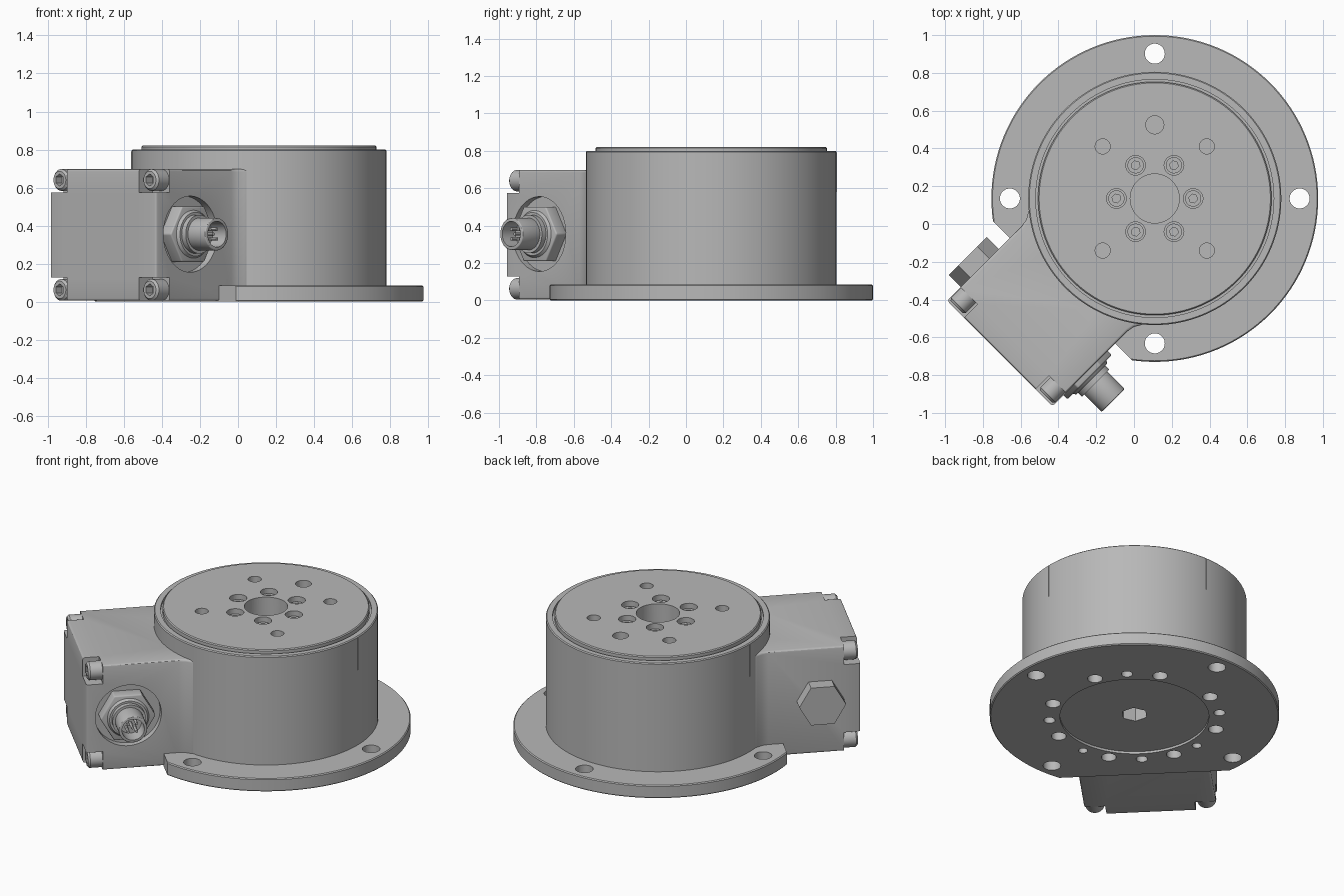
import bpy, bmesh
from math import radians, cos, sin
from mathutils import Matrix, Vector

old = bpy.data.objects.get("Cube")
if old:
    bpy.data.objects.remove(old, do_unlink=True)

grey = bpy.data.materials.new("machined_grey")
grey.use_nodes = True
grey.diffuse_color = (0.48, 0.48, 0.48, 1)
for node in grey.node_tree.nodes:
    if node.type == 'BSDF_PRINCIPLED':
        node.inputs["Base Color"].default_value = grey.diffuse_color

# Parts are built around the drum axis, with x pointing out along the side housing
FRAME = Matrix.Translation((0.11, 0.135, 0)) @ Matrix.Rotation(radians(225), 4, 'Z')
AXES = {'Z': Matrix.Identity(4),
        'U': Matrix.Rotation(radians(90), 4, 'Y'),
        'V': Matrix.Rotation(radians(-90), 4, 'X'),
        '-V': Matrix.Rotation(radians(90), 4, 'X')}


def rod(bm, sides, r, base, h, axis='Z', r2=None, spin=30):
    m = (Matrix.Translation(base) @ AXES[axis] @ Matrix.Translation((0, 0, h / 2))
         @ Matrix.Rotation(radians(spin), 4, 'Z'))
    bmesh.ops.create_cone(bm, cap_ends=True, segments=sides, radius1=r,
                          radius2=r if r2 is None else r2, depth=h, matrix=m)


def block(bm, lo, hi):
    lo, hi = Vector(lo), Vector(hi)
    m = Matrix.Translation((lo + hi) / 2) @ Matrix.Diagonal((*(hi - lo), 1))
    bmesh.ops.create_cube(bm, size=1, matrix=m)


def polar(r, deg, z):
    return (r * cos(radians(deg)), r * sin(radians(deg)), z)


def make(name, bm, cutter=None, bevel=0):
    """Turn a bmesh into a finished object, bevelled, cut and shaded."""
    def to_object(label, data):
        bmesh.ops.recalc_face_normals(data, faces=data.faces)
        data.transform(FRAME)
        mesh = bpy.data.meshes.new(label)
        data.to_mesh(mesh)
        data.free()
        ob = bpy.data.objects.new(label, mesh)
        bpy.context.scene.collection.objects.link(ob)
        return ob

    ob = to_object(name, bm)
    if bevel:
        mod = ob.modifiers.new("soft_edges", 'BEVEL')
        mod.width, mod.segments = bevel, 3
        mod.limit_method, mod.angle_limit = 'ANGLE', radians(50)
    tool = None
    if cutter:
        tool = to_object(name + "_cutter", cutter)
        tool.hide_render = True
        mod = ob.modifiers.new("cuts", 'BOOLEAN')
        mod.operation, mod.solver, mod.object = 'DIFFERENCE', 'EXACT', tool
    if ob.modifiers:
        bpy.context.view_layer.update()
        dg = bpy.context.evaluated_depsgraph_get()
        ob.data = bpy.data.meshes.new_from_object(ob.evaluated_get(dg))
        ob.modifiers.clear()
    if tool:
        bpy.data.objects.remove(tool, do_unlink=True)
    ob.data.materials.clear()
    ob.data.materials.append(grey)
    bpy.ops.object.select_all(action='DESELECT')
    ob.select_set(True)
    bpy.context.view_layer.objects.active = ob
    bpy.ops.object.shade_smooth_by_angle(angle=radians(30))
    return ob


# Drum with its mounting flange, turned from one profile
profile = [(0, .015), (.445, .015), (.445, 0), (.859, 0), (.865, .006), (.865, .079),
           (.859, .085), (.67, .085), (.67, .794), (.664, .80), (.63, .80), (.63, .785),
           (.618, .785), (.618, .814), (.612, .82), (0, .82)]
bm = bmesh.new()
pts = [bm.verts.new((r, 0, z)) for r, z in profile]
edges = [bm.edges.new(pair) for pair in zip(pts, pts[1:])]
bmesh.ops.spin(bm, geom=pts + edges, cent=(0, 0, 0), axis=(0, 0, 1),
               angle=radians(360), steps=128)
bmesh.ops.remove_doubles(bm, verts=bm.verts, dist=0.0005)

cut = bmesh.new()
block(cut, (.69, -1, -.1), (1.2, 1, .2))              # flat on the flange
rod(cut, 48, .13, (0, 0, .66), .3)                    # centre bore
rod(cut, 6, .08, (0, 0, -.05), .16)                   # hex socket underneath
for k in range(6):
    rod(cut, 24, .052, polar(.203, 15 + 60 * k, .74), .2)
for k in range(4):
    rod(cut, 24, .04, polar(.39, 90 * k, .72), .2)
    rod(cut, 32, .053, polar(.767, 45 + 90 * k, -.1), .3)
    for offset, r in ((-22.5, .045), (0, .034), (22.5, .045)):
        rod(cut, 24, r, polar(.51, 90 * k + offset, -.05), .13)
rod(cut, 24, .048, polar(.39, -135, .72), .2)
for side in (-42, 42):
    rod(cut, 24, .028, polar(.51, side, -.05), .13)
make("drum_and_flange", bm, cut)

# Scribed index lines down the drum wall
for i, deg in enumerate((-45, 45, 135)):
    bm = bmesh.new()
    block(bm, (.666, -.002, .58), (.672, .002, .79))
    bm.transform(Matrix.Rotation(radians(deg - 180), 4, 'Z'))
    make(f"index_line_{i + 1}", bm)

# Sunken screws in the top plate
for k in range(6):
    bm, cut = bmesh.new(), bmesh.new()
    rod(bm, 24, .043, polar(.203, 15 + 60 * k, .73), .06)
    rod(cut, 6, .024, polar(.203, 15 + 60 * k, .76), .1)
    make(f"plate_screw_{k + 1}", bm, cut)

# Side housing, flared where it meets the drum
half = [(.62, .2), (.48, .44), (.53, .42), (.56, .402), (.6, .395), (1.16, .395)]
outline = half + [(u, -v) for u, v in reversed(half)]
bm = bmesh.new()
face = bm.faces.new([bm.verts.new((u, v, .005)) for u, v in outline])
top = bmesh.ops.extrude_face_region(bm, geom=[face])
bmesh.ops.translate(bm, vec=(0, 0, .692),
                    verts=[g for g in top["geom"] if isinstance(g, bmesh.types.BMVert)])

SCREW_V, SCREW_Z = .335, (.062, .64)
cut = bmesh.new()
for s in (-1, 1):
    v0, v1 = sorted((s * .268, s * .5))
    block(cut, (1.06, v0, -.1), (1.3, v1, .128))
    block(cut, (1.06, v0, .575), (1.3, v1, .9))
rod(cut, 64, .2, (.905, .35, .355), .2, 'V')          # connector recess
make("side_housing", bm, cut, bevel=.014)

# Corner screws of the housing
for s in (-1, 1):
    for z in SCREW_Z:
        bm, cut = bmesh.new(), bmesh.new()
        rod(bm, 32, .057, (1.05, s * SCREW_V, z), .085, 'U')
        rod(bm, 32, .057, (1.135, s * SCREW_V, z), .012, 'U', r2=.046)
        bmesh.ops.remove_doubles(bm, verts=bm.verts, dist=.0005)
        inner = [f for f in bm.faces if len(f.verts) > 4 and
                 abs(f.calc_center_median().x - 1.135) < .001]
        bmesh.ops.delete(bm, geom=inner, context='FACES_ONLY')
        rod(cut, 6, .032, (1.1, s * SCREW_V, z), .1, 'U')
        make(f"housing_screw_{'left' if s > 0 else 'right'}_{'low' if z < .3 else 'high'}",
             bm, cut)

# Hexagonal blanking plug
bm = bmesh.new()
rod(bm, 6, .142, (.915, -.38, .355), .104, '-V')
make("hex_plug", bm)

# Round plug connector: hex nut, collar, hollow sleeve and pins
hub = (.912, 0, .355)


def at(v, du=0, dz=0):
    return (hub[0] + du, v, hub[2] + dz)


bm = bmesh.new()
rod(bm, 6, .168, at(.34), .085, 'V')
make("connector_nut", bm, bevel=.008)
bm = bmesh.new()
rod(bm, 48, .13, at(.42), .02, 'V', r2=.115)
make("connector_washer", bm)
bm = bmesh.new()
rod(bm, 48, .102, at(.43), .04, 'V')
make("connector_collar", bm)
bm, cut = bmesh.new(), bmesh.new()
rod(bm, 48, .086, at(.44), .16, 'V')
rod(cut, 48, .068, at(.5), .2, 'V')
make("connector_sleeve", bm, cut, bevel=.006)
bm = bmesh.new()
for k in range(4):
    du, dz, _ = polar(.036, 45 + 90 * k, 0)
    rod(bm, 12, .009, at(.49, du, dz), .085, 'V')
rod(bm, 12, .009, at(.49), .085, 'V')
make("connector_pins", bm)
